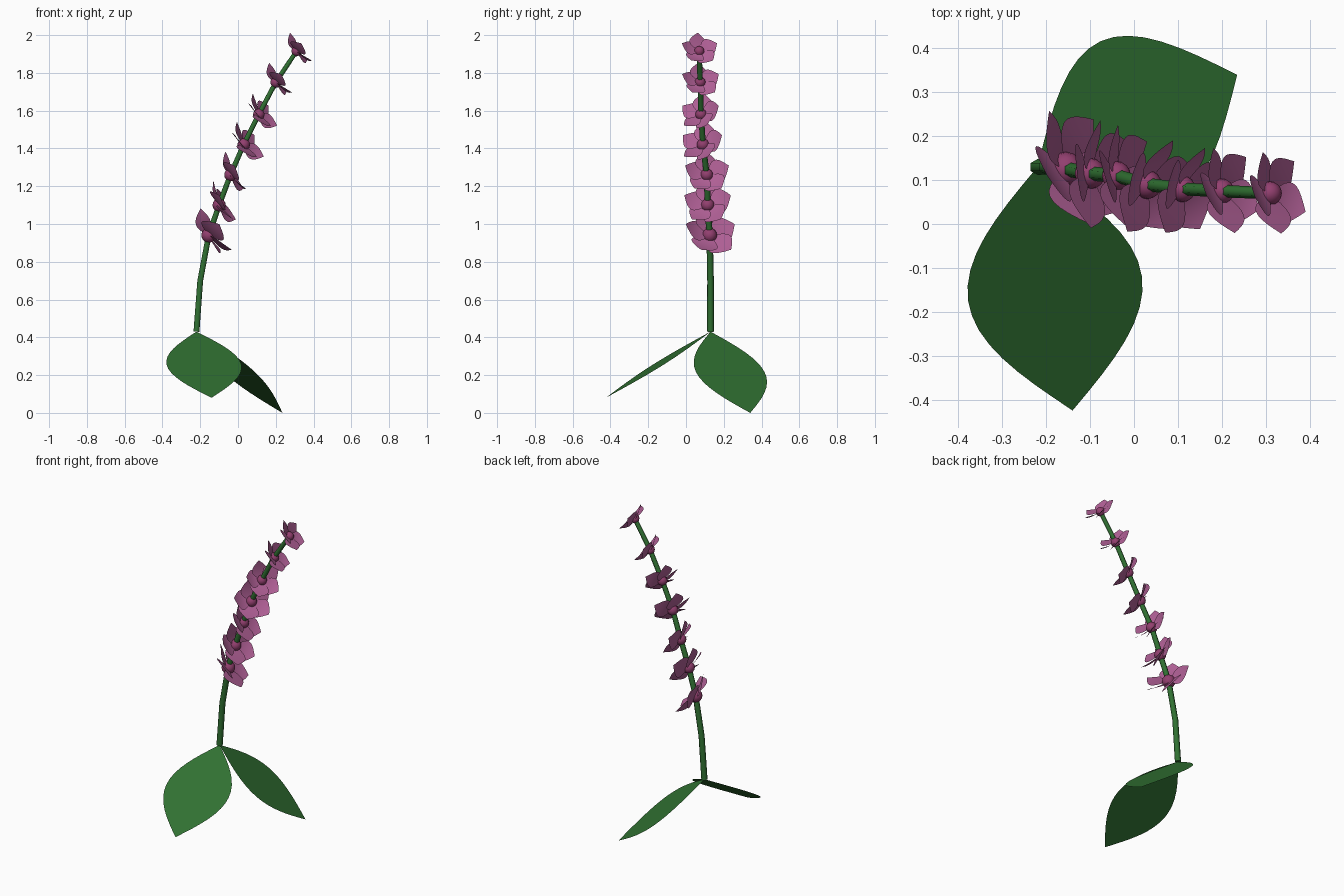
import bpy
from math import sin, cos, pi
from mathutils import Vector, Matrix

cube = bpy.data.objects.get("Cube")
if cube:
    bpy.data.objects.remove(cube)


def material(name, rgb):
    m = bpy.data.materials.new(name)
    m.use_nodes = True
    m.diffuse_color = (*rgb, 1)
    m.node_tree.nodes["Principled BSDF"].inputs["Base Color"].default_value = (*rgb, 1)
    return m


green = material("leaf green", (0.03, 0.165, 0.032))
pink = material("petal pink", (0.43, 0.115, 0.30))
rose = material("centre rose", (0.29, 0.05, 0.16))


def blade(shape, rows=16, cols=4):
    """Grid of points shape(t, u): t runs along the blade, u across it."""
    verts = [shape(i / rows, 2 * j / cols - 1) for i in range(rows + 1) for j in range(cols + 1)]
    n = cols + 1
    faces = [(i * n + j, i * n + j + 1, (i + 1) * n + j + 1, (i + 1) * n + j)
             for i in range(rows) for j in range(cols)]
    return verts, faces


def add_mesh(name, verts, faces, mat):
    me = bpy.data.meshes.new(name)
    me.from_pydata(verts, [], faces)
    me.materials.append(mat)
    me.validate()
    ob = bpy.data.objects.new(name, me)
    bpy.context.collection.objects.link(ob)
    for p in me.polygons:
        p.use_smooth = True
    return ob


# Leaves: flat pointed blades sloping down from the stem foot
foot = Vector((-0.22, 0.13, 0.43))


def leaf(name, tip):
    along = Vector(tip) - foot
    side = Vector((-along.y, along.x, 0)).normalized() * 0.2
    verts, faces = blade(lambda t, u: foot + along * t + side * u * sin(pi * t))
    add_mesh(name, verts, faces, green)


leaf("front_leaf", (-0.14, -0.425, 0.08))
leaf("back_leaf", (0.235, 0.34, 0.0))

# Flowers: position on the stem, facing direction, radius
flowers = [
    ((-0.155, 0.125, 0.94), (0.82, 0.30, 0.57), 0.145),
    ((-0.10, 0.115, 1.10), (0.88, -0.08, 0.48), 0.13),
    ((-0.04, 0.11, 1.26), (0.88, 0.07, 0.46), 0.122),
    ((0.03, 0.09, 1.42), (0.80, -0.40, 0.60), 0.122),
    ((0.11, 0.08, 1.58), (0.81, -0.38, 0.58), 0.112),
    ((0.20, 0.075, 1.75), (0.80, 0.20, 0.58), 0.105),
    ((0.31, 0.07, 1.915), (0.80, 0.18, 0.59), 0.10),
]

# Stem: six-sided tapering tube
path = [foot, Vector((-0.2, 0.13, 0.7))] + [Vector(f[0]) for f in flowers]
curve = bpy.data.curves.new("stem", "CURVE")
curve.dimensions = "3D"
curve.bevel_depth = 0.018
curve.bevel_resolution = 1
curve.use_fill_caps = True
spline = curve.splines.new("POLY")
spline.points.add(len(path) - 1)
for i, p in enumerate(path):
    spline.points[i].co = (*p, 1)
    spline.points[i].radius = 1 - 0.03 * i
curve.materials.append(green)
bpy.context.collection.objects.link(bpy.data.objects.new("stem", curve))


# Petals: broad cupped blades with a slight twist so that they overlap
def petal(t, u):
    w = sin(pi * t) * u
    return Vector((t, 0.5 * w, 0.28 * t * t + 0.12 * w))


for k, (pos, facing, r) in enumerate(flowers, 1):
    frame = (Matrix.Translation(pos) @ Vector(facing).to_track_quat("Z", "Y").to_matrix().to_4x4()
             @ Matrix.Scale(r, 4))
    verts, faces = [], []
    for i in range(5):
        turn = Matrix.Rotation(2 * pi * i / 5 + pi / 2, 4, "Z")
        pv, pf = blade(petal, 10, 4)
        faces += [tuple(v + len(verts) for v in f) for f in pf]
        verts += [frame @ turn @ p for p in pv]
    add_mesh(f"flower_{k}_petals", verts, faces, pink)

    # Round flower centre
    bpy.ops.mesh.primitive_uv_sphere_add(segments=16, ring_count=8, radius=0.27 * r, location=pos)
    ball = bpy.context.object
    ball.name = f"flower_{k}_centre"
    ball.data.materials.append(rose)
    bpy.ops.object.shade_smooth()
